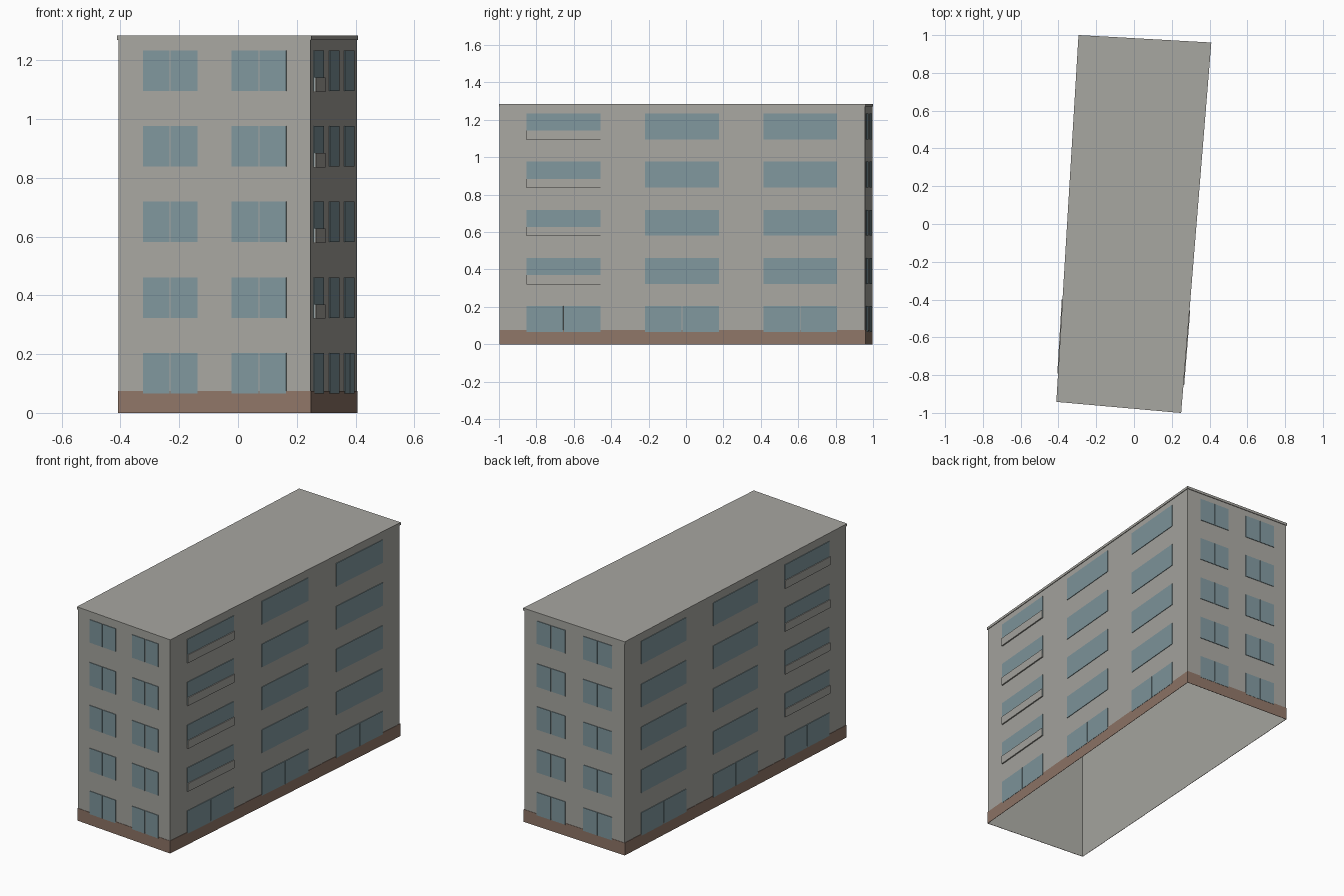
import bpy
import bmesh
from mathutils import Vector

cube = bpy.data.objects.get("Cube")
if cube:
    bpy.data.objects.remove(cube, do_unlink=True)


def material(name, color):
    m = bpy.data.materials.new(name)
    m.use_nodes = True
    m.diffuse_color = (*color, 1)
    bsdf = next(n for n in m.node_tree.nodes if n.type == 'BSDF_PRINCIPLED')
    bsdf.inputs["Base Color"].default_value = (*color, 1)
    return m


concrete = material("warm grey concrete", (0.39, 0.385, 0.355))
glass = material("blue grey glass", (0.215, 0.31, 0.34))
brown = material("brown plinth", (0.275, 0.18, 0.137))

HEIGHT = 1.285
# Footprint, counter-clockwise from the front left corner
CORNERS = [Vector(p) for p in ((-0.407, -0.938, 0), (0.246, -0.996, 0),
                               (0.405, 0.957, 0), (-0.29, 0.996, 0))]
WALLS = {name: (CORNERS[i], CORNERS[(i + 1) % 4])
         for i, name in enumerate(("front", "right", "back", "left"))}


def finish(name, bm, mat):
    me = bpy.data.meshes.new(name)
    bm.to_mesh(me)
    bm.free()
    me.materials.append(mat)
    ob = bpy.data.objects.new(name, me)
    bpy.context.collection.objects.link(ob)


def plate(bm, wall, u0, u1, z0, z1, depth):
    """Thin raised plate on a wall; u runs 0 to 1 along the wall, back left open."""
    a, b = WALLS[wall]
    along = b - a
    out = Vector((along.y, -along.x, 0)).normalized() * depth
    rect = ((u0, z0), (u1, z0), (u1, z1), (u0, z1))
    base = [a + along * u + Vector((0, 0, z)) for u, z in rect]
    inner = [bm.verts.new(p) for p in base]
    outer = [bm.verts.new(p + out) for p in base]
    bm.faces.new(outer)
    for i in range(4):
        j = (i + 1) % 4
        bm.faces.new((inner[i], inner[j], outer[j], outer[i]))


def ring(name, z0, z1, depth, mat):
    """Band running round all four walls."""
    bm = bmesh.new()
    for wall, (a, b) in WALLS.items():
        e = depth / (b - a).length
        plate(bm, wall, -e, 1 + e, z0, z1, depth)
    finish(name, bm, mat)


# Walls and roof, open underneath
bm = bmesh.new()
low = [bm.verts.new(p) for p in CORNERS]
top = [bm.verts.new(p + Vector((0, 0, HEIGHT))) for p in CORNERS]
bm.faces.new(top)
for i in range(4):
    j = (i + 1) % 4
    bm.faces.new((low[i], low[j], top[j], top[i]))
finish("building_shell", bm, concrete)

# Plinth and roof edge
ring("plinth", 0, 0.075, 0.002, brown)
ring("roof_trim", HEIGHT - 0.015, HEIGHT, 0.004, concrete)

# Windows and balcony fronts
FLOORS = [0.066 + 0.2575 * i for i in range(5)]
WINDOW_H = 0.138
END_COLUMNS = ((0.128, 0.412), (0.59, 0.875))
SIDE_COLUMNS = ((0.074, 0.276), (0.398, 0.6), (0.722, 0.924))

for wall in WALLS:
    is_end = wall in ("front", "back")
    a, b = WALLS[wall]
    gap = 0.002 / (b - a).length
    balcony_column = {"right": 0, "left": 2}.get(wall)
    windows, balconies = bmesh.new(), bmesh.new()
    for floor, z in enumerate(FLOORS):
        for c, (u0, u1) in enumerate(END_COLUMNS if is_end else SIDE_COLUMNS):
            # Paired panes on the ends and ground floor, single panes elsewhere
            if is_end or floor == 0:
                mid = (u0 + u1) / 2
                spans = ((u0, mid - gap), (mid + gap, u1))
            else:
                spans = ((u0, u1),)
            for s0, s1 in spans:
                plate(windows, wall, s0, s1, z, z + WINDOW_H, 0.0035)
            if c == balcony_column and floor > 0:
                plate(balconies, wall, u0, u1, z - 0.003, z + 0.046, 0.008)
    finish(wall + "_windows", windows, glass)
    if balcony_column is None:
        balconies.free()
    else:
        finish(wall + "_balcony_fronts", balconies, concrete)
